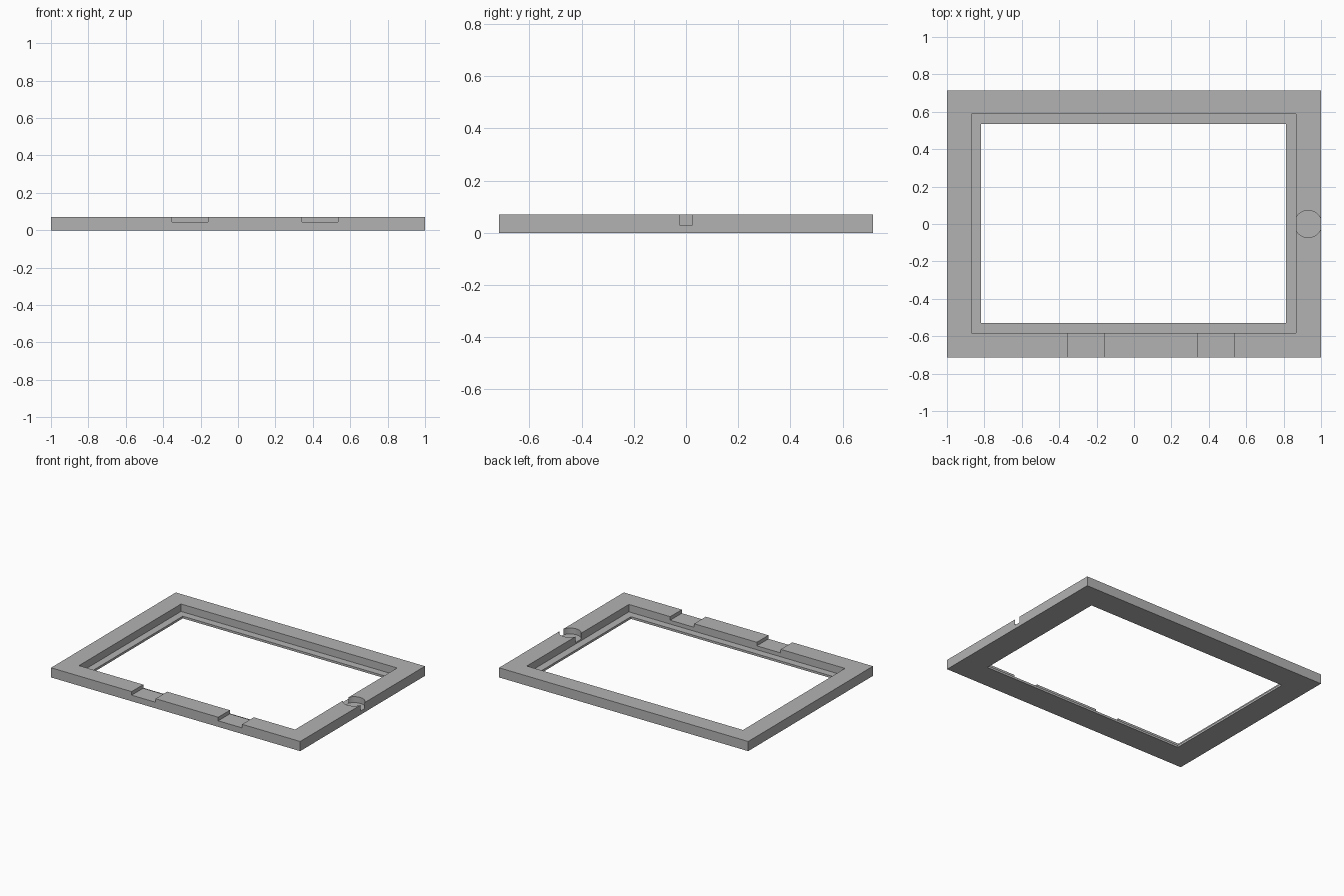
import bpy
import bmesh
from mathutils import Matrix, Vector

cube = bpy.data.objects.get("Cube")
if cube:
    bpy.data.objects.remove(cube, do_unlink=True)

TOP = 0.07

grey = bpy.data.materials.new("plain grey")
grey.use_nodes = True
colour = (0.45, 0.45, 0.45, 1)
grey.diffuse_color = colour
grey.node_tree.nodes["Principled BSDF"].inputs["Base Color"].default_value = colour


def add_object(name, bm):
    mesh = bpy.data.meshes.new(name)
    bm.to_mesh(mesh)
    bm.free()
    mesh.materials.append(grey)
    obj = bpy.data.objects.new(name, mesh)
    bpy.context.collection.objects.link(obj)
    return obj


def box(name, low, high):
    low, high = Vector(low), Vector(high)
    bm = bmesh.new()
    place = Matrix.Translation((low + high) / 2) @ Matrix.Diagonal((*(high - low), 1))
    bmesh.ops.create_cube(bm, size=1, matrix=place)
    return add_object(name, bm)


def cylinder(name, centre, radius, low, high):
    bm = bmesh.new()
    bmesh.ops.create_cone(bm, cap_ends=True, segments=64, radius1=radius, radius2=radius,
                          depth=high - low, matrix=Matrix.Translation((*centre, (low + high) / 2)))
    return add_object(name, bm)


def cut(target, cutter):
    cutter.hide_render = True
    mod = target.modifiers.new(cutter.name, 'BOOLEAN')
    mod.operation = 'DIFFERENCE'
    mod.solver = 'EXACT'
    mod.object = cutter
    bpy.context.view_layer.objects.active = target
    bpy.ops.object.modifier_apply(modifier=mod.name)
    bpy.data.objects.remove(cutter, do_unlink=True)


# Rectangular slab
frame = box("frame", (-1, -0.715, 0), (1, 0.715, TOP))

# Window opening and the wider rebate above its thin ledge
cut(frame, box("window_cutter", (-0.817, -0.528, -0.1), (0.812, 0.534, 0.2)))
cut(frame, box("rebate_cutter", (-0.869, -0.582, 0.016), (0.866, 0.588, 0.2)))

# Two shallow channels across the front rail
for left, right in ((-0.353, -0.161), (0.342, 0.534)):
    cut(frame, box("channel_cutter", (left, -0.8, 0.044), (right, -0.55, 0.2)))

# Round pocket in the side rail, breaking through both edges
cut(frame, cylinder("pocket_cutter", (0.931, 0), 0.0725, 0.027, 0.2))

# Smooth the pocket wall while keeping the edges crisp
bpy.ops.object.select_all(action='DESELECT')
frame.select_set(True)
bpy.context.view_layer.objects.active = frame
bpy.ops.object.shade_smooth_by_angle(angle=0.5)
